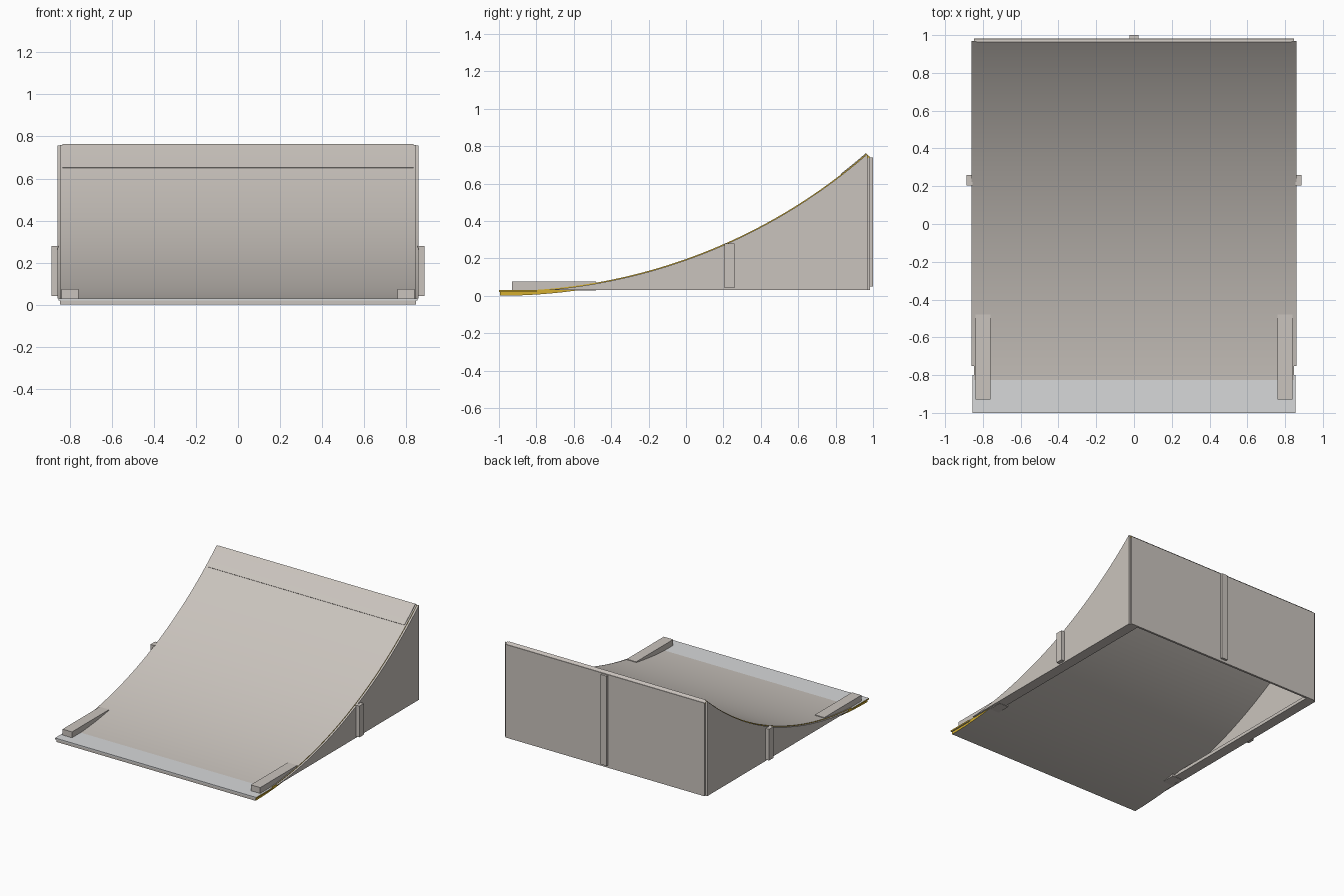
import bpy
import math

cube = bpy.data.objects.get("Cube")
if cube:
    bpy.data.objects.remove(cube, do_unlink=True)


def material(name, rgb):
    m = bpy.data.materials.new(name)
    m.use_nodes = True
    color = (*rgb, 1)
    m.diffuse_color = color
    m.node_tree.nodes["Principled BSDF"].inputs["Base Color"].default_value = color
    return m


WOOD = material("warm grey", (0.59, 0.55, 0.51))
STEEL = material("pale steel", (0.68, 0.69, 0.70))
YELLOW = material("yellow edge", (0.66, 0.43, 0.03))

# The riding surface is an arc that starts level at the front edge
RADIUS, START_Y, START_Z = 2.98, -0.995, 0.025
END = math.asin(1.96 / RADIUS)
HALF = 0.846


def arc(depth, a0, a1, steps=32):
    """Points (y, z) on the arc, sunk by depth below the riding surface."""
    r = RADIUS + depth
    angles = [a0 + (a1 - a0) * i / steps for i in range(steps + 1)]
    return [(START_Y + r * math.sin(a), START_Z + RADIUS - r * math.cos(a))
            for a in angles]


def extrude(name, profile, x0, x1, mat, side_mat=None):
    """Solid made from a (y, z) outline drawn out between x0 and x1."""
    n = len(profile)
    verts = [(x, y, z) for x in (x0, x1) for y, z in profile]
    faces = [(i, (i + 1) % n, n + (i + 1) % n, n + i) for i in range(n)]
    faces += [tuple(reversed(range(n))), tuple(range(n, 2 * n))]
    mesh = bpy.data.meshes.new(name)
    mesh.from_pydata(verts, [], faces)
    mesh.materials.append(mat)
    if side_mat:
        mesh.materials.append(side_mat)
        for p in mesh.polygons[n:]:
            p.material_index = 1
    obj = bpy.data.objects.new(name, mesh)
    bpy.context.collection.objects.link(obj)
    # make normals point outward and soften the curve
    bpy.ops.object.select_all(action='DESELECT')
    obj.select_set(True)
    bpy.context.view_layer.objects.active = obj
    bpy.ops.object.mode_set(mode='EDIT')
    bpy.ops.mesh.select_all(action='SELECT')
    bpy.ops.mesh.normals_make_consistent(inside=False)
    bpy.ops.object.mode_set(mode='OBJECT')
    bpy.ops.object.shade_smooth_by_angle(angle=math.radians(20))
    return obj


def box(name, x, y, z, mat, side_mat=None):
    outline = [(y[0], z[0]), (y[1], z[0]), (y[1], z[1]), (y[0], z[1])]
    return extrude(name, outline, x[0], x[1], mat, side_mat)


# Curved deck with yellow edges
deck = arc(0, 0, END) + arc(0.025, END, 0)
extrude("deck", deck, -HALF, HALF, WOOD, YELLOW)

# Flat threshold plate at the front
box("threshold_plate", (-0.855, 0.855), (-1.0, -0.8), (0.02, 0.03), STEEL, YELLOW)

# Raised plate along the top edge
lip_start = math.asin((0.83 - START_Y) / RADIUS)
lip = arc(-0.004, lip_start, END, 6) + arc(0.002, END, lip_start, 6)
extrude("top_lip_plate", lip, -0.835, 0.835, WOOD)

# Back panel and its central post
box("back_panel", (-HALF, HALF), (0.967, 0.983), (0.03, 0.745), WOOD)
box("back_post", (-0.025, 0.025), (0.98, 1.0), (0.05, 0.74), WOOD)

# Parts on both sides
panel_depth = 0.005
front_angle = math.acos((START_Z + RADIUS - 0.03) / (RADIUS + panel_depth))
panel = [p for p in arc(panel_depth, front_angle, END) if p[0] < 0.97]
panel += [(0.97, 0.745), (0.97, 0.03)]
for side, s in (("left", 1), ("right", -1)):
    def span(a, b):
        return sorted((s * a, s * b))
    extrude(side + "_side_panel", panel, *span(HALF, 0.86), WOOD)
    box(side + "_side_post", span(0.855, 0.888), (0.205, 0.26), (0.04, 0.28), WOOD)
    box(side + "_guide_rail", span(0.76, 0.84), (-0.93, -0.48), (0.028, 0.075), WOOD)
    box(side + "_base_beam", span(0.78, HALF), (-0.53, 0.967), (0.03, 0.055), WOOD)
